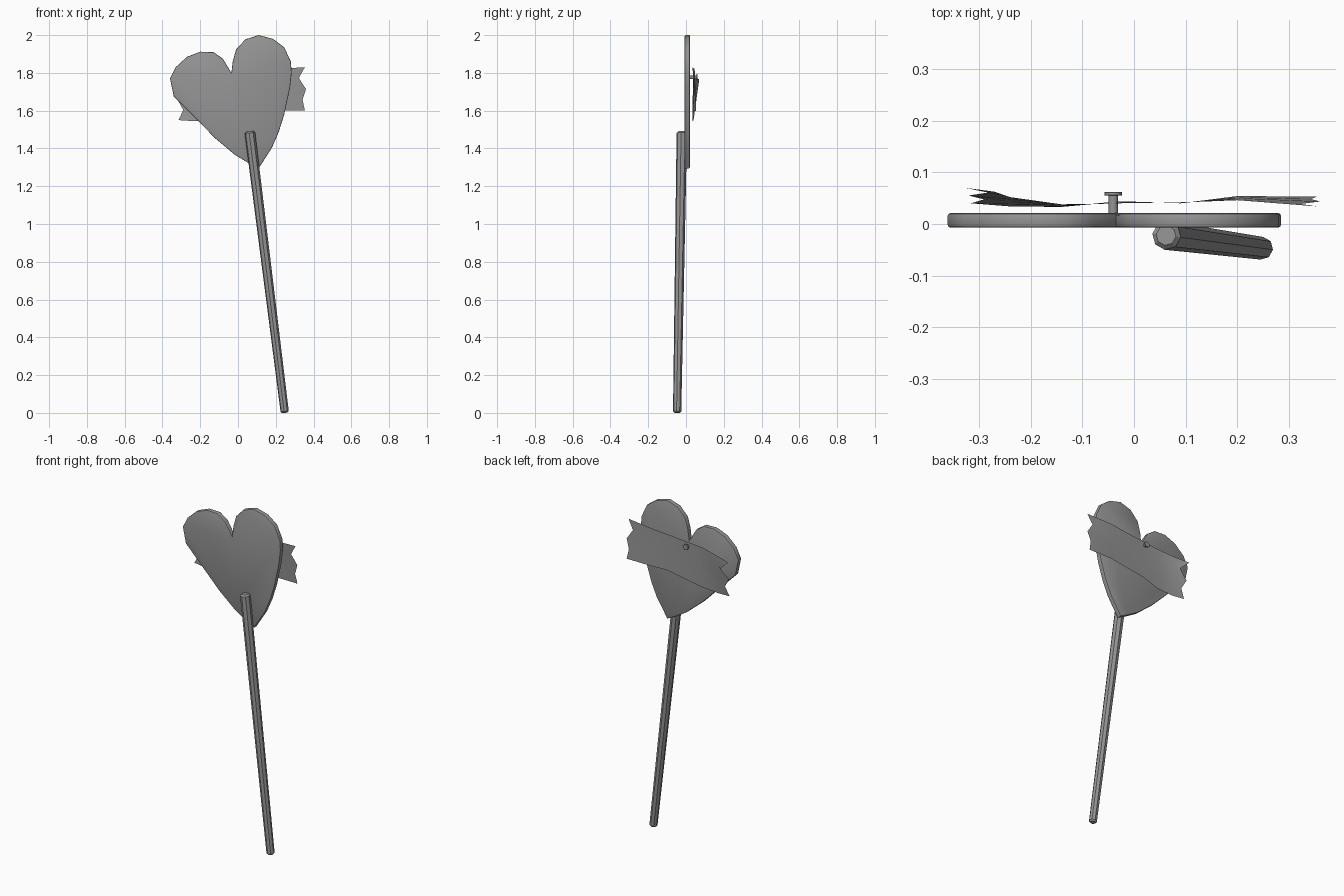
import bpy, bmesh, math
from mathutils import Vector

cube = bpy.data.objects.get("Cube")
if cube:
    bpy.data.objects.remove(cube, do_unlink=True)

grey = bpy.data.materials.new("plain_grey")
grey.use_nodes = True
grey.diffuse_color = (0.3, 0.3, 0.3, 1)
grey.node_tree.nodes["Principled BSDF"].inputs["Base Color"].default_value = (0.3, 0.3, 0.3, 1)


def finish(name, bm, smooth_angle=None):
    mesh = bpy.data.meshes.new(name)
    bmesh.ops.recalc_face_normals(bm, faces=bm.faces)
    bm.to_mesh(mesh)
    bm.free()
    obj = bpy.data.objects.new(name, mesh)
    bpy.context.collection.objects.link(obj)
    mesh.materials.append(grey)
    if smooth_angle:
        bpy.ops.object.select_all(action='DESELECT')
        obj.select_set(True)
        bpy.context.view_layer.objects.active = obj
        bpy.ops.object.shade_smooth_by_angle(angle=math.radians(smooth_angle))
    return obj


def rod(name, start, end, r1, r2, sides, bevel=0, smooth_angle=None):
    start, end = Vector(start), Vector(end)
    axis = end - start
    bm = bmesh.new()
    bmesh.ops.create_cone(bm, cap_ends=True, segments=sides, radius1=r1, radius2=r2, depth=axis.length)
    if bevel:
        rims = [e for e in bm.edges if any(len(f.verts) > 4 for f in e.link_faces)]
        bmesh.ops.bevel(bm, geom=rims, offset=bevel, segments=1, affect='EDGES')
    turn = axis.to_track_quat('Z', 'Y').to_matrix()
    for v in bm.verts:
        v.co = turn @ v.co + (start + end) / 2
    return finish(name, bm, smooth_angle)


# Heart plate: tilted outline, extruded through its thickness, rims rounded
outline = [(-0.035, 1.80), (-0.08, 1.875), (-0.13, 1.91), (-0.20, 1.912), (-0.27, 1.885),
           (-0.33, 1.83), (-0.36, 1.77), (-0.34, 1.675), (-0.25, 1.585), (-0.12, 1.453),
           (-0.015, 1.365), (0.06, 1.32), (0.11, 1.295), (0.18, 1.405), (0.215, 1.485),
           (0.245, 1.58), (0.275, 1.72), (0.284, 1.80), (0.28, 1.86), (0.245, 1.935),
           (0.185, 1.98), (0.11, 2.0), (0.04, 1.978), (-0.01, 1.925), (-0.028, 1.86)]
bm = bmesh.new()
face = bm.faces.new([bm.verts.new((x, -0.007, z)) for x, z in outline])
new = bmesh.ops.extrude_face_region(bm, geom=[face])["geom"]
bmesh.ops.translate(bm, vec=(0, 0.028, 0), verts=[g for g in new if isinstance(g, bmesh.types.BMVert)])
rims = [e for e in bm.edges if any(len(f.verts) > 4 for f in e.link_faces)]
bmesh.ops.bevel(bm, geom=rims, offset=0.005, segments=2, profile=0.5, affect='EDGES')
finish("heart_plate", bm, 40)

# Handle stick leaning across the front
rod("handle_stick", (0.248, -0.047, 0), (0.062, -0.022, 1.49), 0.022, 0.028, 8, 0.008)

# Pin holding the ribbon on the back
rod("pin_shaft", (-0.04, 0.018, 1.776), (-0.04, 0.056, 1.776), 0.009, 0.009, 12, 0, 40)
rod("pin_head", (-0.04, 0.055, 1.776), (-0.04, 0.062, 1.776), 0.017, 0.017, 12, 0.001, 40)

# Ribbon: wavy, twisted band with notched ends; each station is x, low y, high y, low z, high z
stations = [(-0.315, 0.04, 0.07, 1.55, 1.765), (-0.24, 0.034, 0.052, 1.545, 1.775),
            (-0.14, 0.033, 0.038, 1.55, 1.79), (-0.03, 0.044, 0.04, 1.575, 1.80),
            (0.09, 0.040, 0.042, 1.595, 1.81), (0.2, 0.054, 0.046, 1.60, 1.82),
            (0.354, 0.053, 0.034, 1.60, 1.83)]
notch_left = [0, 0.025, -0.005, 0.045, -0.012]
notch_right = [0, -0.012, 0.006, -0.032, 0]
bm = bmesh.new()
grid = []
for i, (x, y0, y1, z0, z1) in enumerate(stations):
    notch = notch_left if i == 0 else notch_right if i == len(stations) - 1 else [0] * 5
    grid.append([bm.verts.new((x + n, y0 + (y1 - y0) * k / 4, z0 + (z1 - z0) * k / 4))
                 for k, n in enumerate(notch)])
for a, b in zip(grid, grid[1:]):
    for k in range(4):
        bm.faces.new((a[k], b[k], b[k + 1], a[k + 1]))
finish("ribbon", bm, 60)
